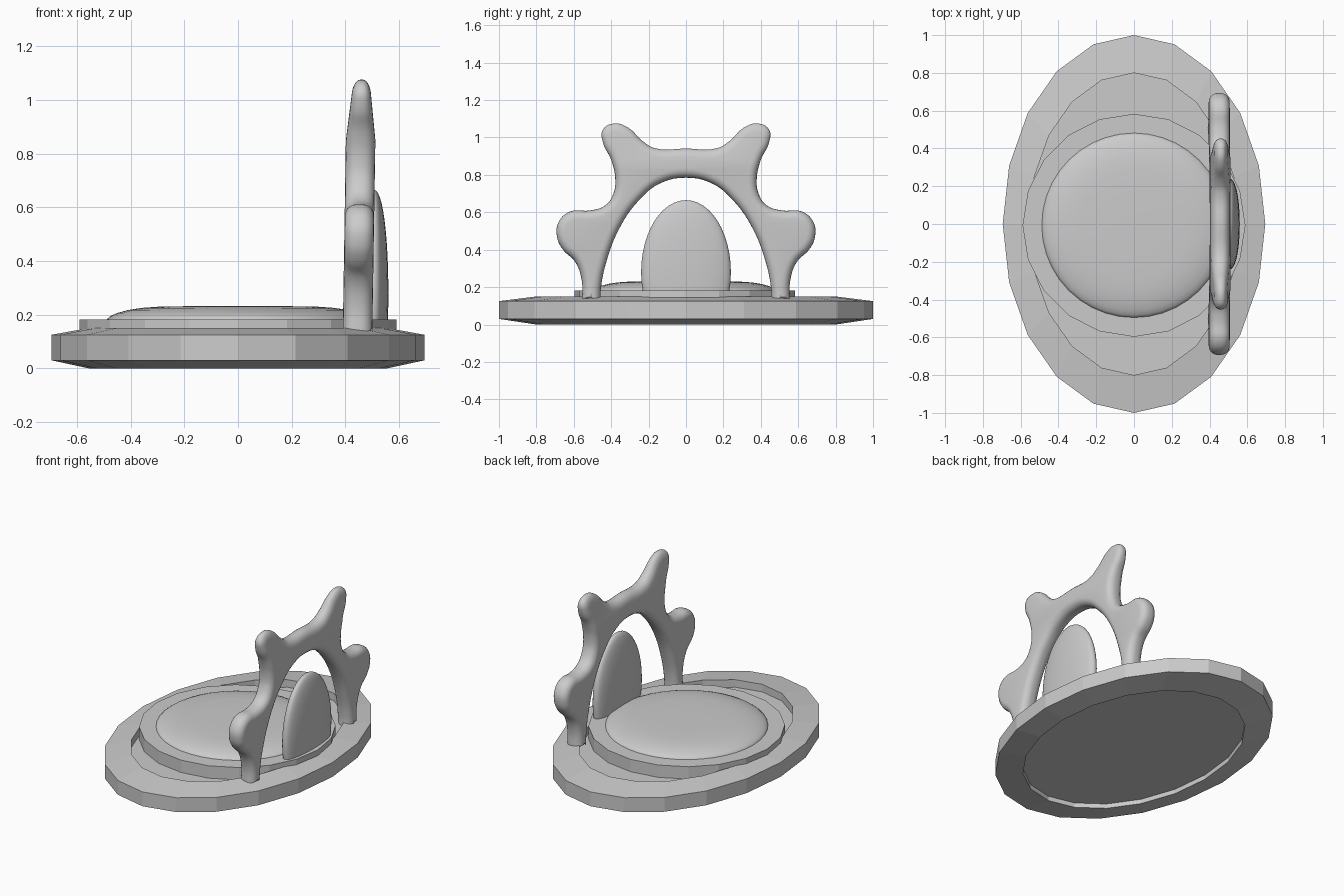
import bpy, bmesh, math

if "Cube" in bpy.data.objects:
    bpy.data.objects.remove(bpy.data.objects["Cube"])


def finish(name, bm, smooth_angle=None):
    bmesh.ops.recalc_face_normals(bm, faces=bm.faces)
    me = bpy.data.meshes.new(name)
    bm.to_mesh(me)
    bm.free()
    ob = bpy.data.objects.new(name, me)
    bpy.context.collection.objects.link(ob)
    if smooth_angle:
        smooth(ob, smooth_angle)
    return ob


def smooth(ob, angle):
    bpy.ops.object.select_all(action='DESELECT')
    ob.select_set(True)
    bpy.context.view_layer.objects.active = ob
    bpy.ops.object.shade_smooth_by_angle(angle=math.radians(angle))


def lathe(name, profile, sides, sx=1, sy=1, cy=0, smooth_angle=None):
    """Stack rings of (radius, z) and cap both ends."""
    bm = bmesh.new()
    rings = []
    for r, z in profile:
        rings.append([bm.verts.new((sx * r * math.cos(2 * math.pi * i / sides),
                                    cy + sy * r * math.sin(2 * math.pi * i / sides), z))
                      for i in range(sides)])
    for a, b in zip(rings, rings[1:]):
        for i in range(sides):
            j = (i + 1) % sides
            bm.faces.new((a[i], a[j], b[j], b[i]))
    bm.faces.new(rings[0][::-1])
    bm.faces.new(rings[-1])
    return finish(name, bm, smooth_angle)


# Oval plinth with recessed top and underside
lathe("plinth", [(0.8, 0.03), (0.8, 0.0), (1, 0.03), (1, 0.125), (0.8, 0.15), (0.8, 0.10)],
      20, sx=0.695)

# Round platform and its padded top
lathe("platform", [(0.59, 0.09), (0.59, 0.182)], 20, cy=-0.007)
lathe("cushion", [(0.49, 0.175), (0.488, 0.184), (0.475, 0.195), (0.45, 0.206), (0.41, 0.217),
                  (0.36, 0.225), (0.29, 0.230), (0.15, 0.232), (0.03, 0.232)],
      40, cy=-0.007, smooth_angle=60)

# Oval back panel, cut flat where it meets the platform
bm = bmesh.new()
bmesh.ops.create_uvsphere(bm, u_segments=40, v_segments=24, radius=1)
for v in bm.verts:
    x, y, z = v.co
    v.co = (0.504 + math.copysign(abs(x) ** 0.85, x) * 0.056, y * 0.24, 0.28 + z * 0.385)
cut = bmesh.ops.bisect_plane(bm, geom=bm.verts[:] + bm.edges[:] + bm.faces[:],
                             plane_co=(0, 0, 0.178), plane_no=(0, 0, 1), clear_inner=True)
bmesh.ops.holes_fill(bm, edges=[e for e in cut["geom_cut"] if isinstance(e, bmesh.types.BMEdge)])
finish("back_panel", bm, 50)

# Knobbed arch: half outline (y, z) from inner crown down to the foot and up the outside
half = [(0.14, 0.754), (0.246, 0.67), (0.353, 0.52), (0.43, 0.32), (0.455, 0.19), (0.457, 0.125),
        (0.556, 0.125), (0.558, 0.24), (0.594, 0.337), (0.658, 0.40), (0.69, 0.47), (0.68, 0.55),
        (0.62, 0.604), (0.513, 0.61), (0.433, 0.636), (0.39, 0.695), (0.378, 0.775), (0.40, 0.88),
        (0.444, 0.973), (0.444, 1.043), (0.38, 1.075), (0.31, 1.053), (0.23, 0.979), (0.166, 0.943)]
outline = [(0, 0.785)] + half + [(0, 0.941)] + [(-y, z) for y, z in reversed(half)]
cu = bpy.data.curves.new("arch", 'CURVE')
cu.dimensions = '2D'
cu.fill_mode = 'BOTH'
cu.resolution_u = 5
cu.bevel_depth = 0.045
cu.bevel_resolution = 4
cu.extrude = 0.01
cu.offset = -0.045
sp = cu.splines.new('BEZIER')
sp.bezier_points.add(len(outline) - 1)
for p, (y, z) in zip(sp.bezier_points, outline):
    p.co = (y, z, 0)
    kind = 'VECTOR' if z == 0.125 else 'AUTO'
    p.handle_left_type = p.handle_right_type = kind
sp.use_cyclic_u = True
arch = bpy.data.objects.new("arch", cu)
bpy.context.collection.objects.link(arch)
bpy.context.view_layer.objects.active = arch
arch.select_set(True)
bpy.ops.object.convert(target='MESH')
arch = bpy.context.view_layer.objects.active
# Stand the arch up, lean it slightly and thin the upper knobs
for v in arch.data.vertices:
    y, z, w = v.co
    thin = 1 - 0.45 * max(0, z - 0.85) / 0.22
    v.co = (0.443 + 0.016 * z + w * thin, y, z)
bm = bmesh.new()
bm.from_mesh(arch.data)
bmesh.ops.remove_doubles(bm, verts=bm.verts, dist=0.0005)
bmesh.ops.recalc_face_normals(bm, faces=bm.faces)
bm.to_mesh(arch.data)
bm.free()
smooth(arch, 60)
